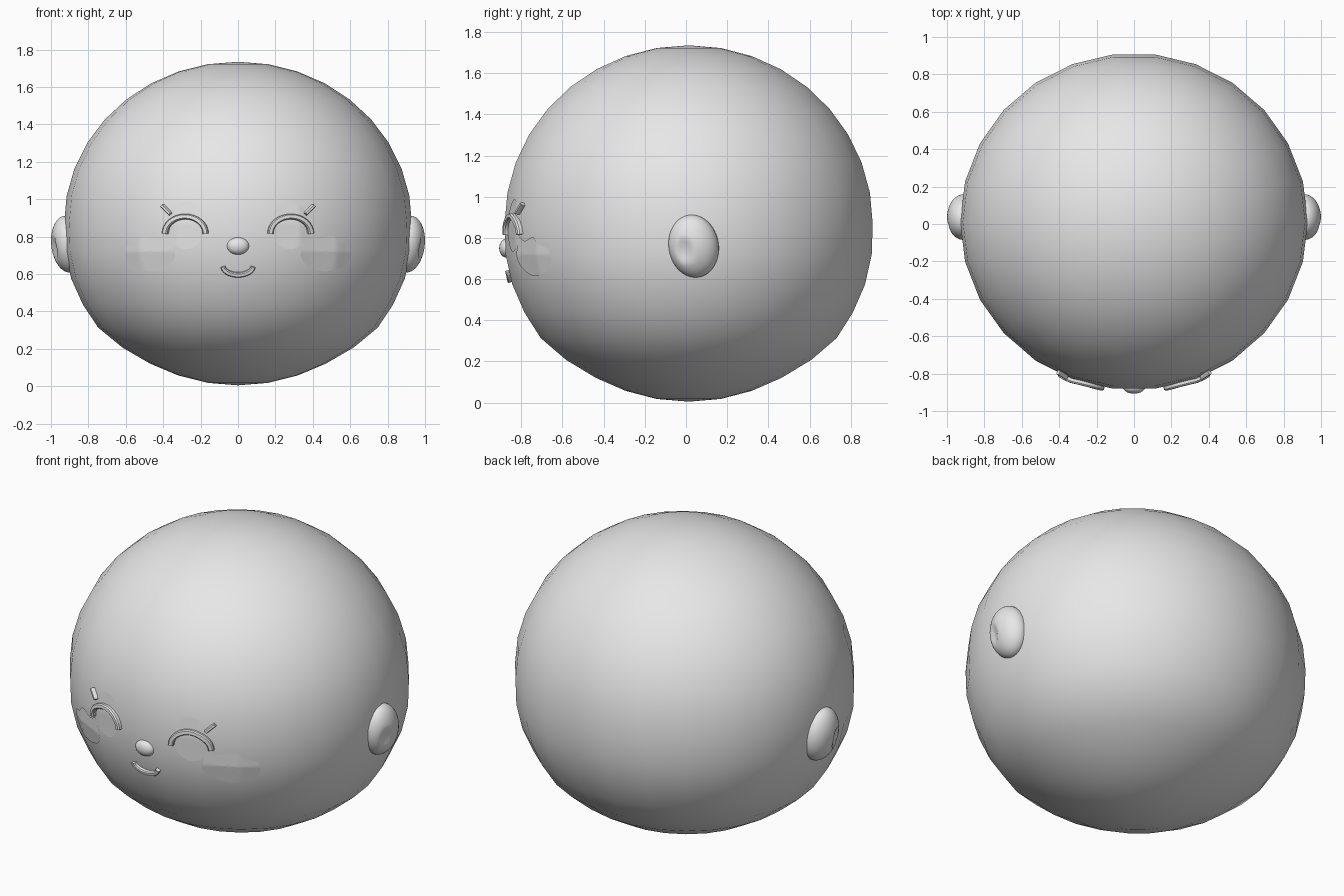
import bpy, bmesh
from math import sin, cos, pi, radians, hypot
from mathutils import Vector
from mathutils.bvhtree import BVHTree

cube = bpy.data.objects.get("Cube")
if cube:
    bpy.data.objects.remove(cube, do_unlink=True)

grey = bpy.data.materials.new("plain grey")
grey.use_nodes = True
grey.diffuse_color = (0.8, 0.8, 0.8, 1)
grey.node_tree.nodes["Principled BSDF"].inputs["Base Color"].default_value = (0.8, 0.8, 0.8, 1)


def loft(name, rows, ring=True, caps=False, face_front=False, sharp=None):
    """Skin a list of point rows into one mesh object."""
    bm = bmesh.new()
    grid = [[bm.verts.new(p) for p in row] for row in rows]
    n = len(grid[0])
    for a, b in zip(grid, grid[1:]):
        for j in range(n if ring else n - 1):
            k = (j + 1) % n
            bm.faces.new((a[j], a[k], b[k], b[j]))
    if caps:
        bm.faces.new(grid[0])
        bm.faces.new(grid[-1])
    bmesh.ops.remove_doubles(bm, verts=bm.verts, dist=1e-5)
    bmesh.ops.recalc_face_normals(bm, faces=bm.faces)
    if face_front and sum(f.normal.y for f in bm.faces) > 0:
        bmesh.ops.reverse_faces(bm, faces=bm.faces)
    mesh = bpy.data.meshes.new(name)
    bm.to_mesh(mesh)
    bm.free()
    mesh.materials.append(grey)
    ob = bpy.data.objects.new(name, mesh)
    bpy.context.collection.objects.link(ob)
    bpy.ops.object.select_all(action='DESELECT')
    ob.select_set(True)
    bpy.context.view_layer.objects.active = ob
    if sharp:
        bpy.ops.object.shade_smooth_by_angle(angle=radians(sharp))
    else:
        bpy.ops.object.shade_smooth()
    return ob


def ball_rows(center, size, rings, segs, swell=lambda i: 1):
    cx, cy, cz = center
    sx, sy, sz = size
    rows = []
    for i in range(rings + 1):
        t = pi * i / rings
        r = sin(t) * swell(i)
        rows.append([(cx + sx * r * cos(2 * pi * j / segs),
                      cy + sy * r * sin(2 * pi * j / segs),
                      cz + sz * cos(t)) for j in range(segs)])
    return rows


# Head: a sphere with fuller jowls
jowl = {10: 1.01, 11: 1.02, 12: 1.03, 13: 1.05, 14: 1.035, 15: 1.01}
head = loft("head", ball_rows((0, 0.013, 0.87), (0.93, 0.9, 0.865), 18, 26,
                              lambda i: jowl.get(i, 1)))
bm = bmesh.new()
bm.from_mesh(head.data)
skin = BVHTree.FromBMesh(bm)
bm.free()


def on_face(x, z, lift):
    """Point on the front of the head, raised along the surface normal."""
    hit, normal, _, _ = skin.ray_cast(Vector((x, -3, z)), Vector((0, 1, 0)))
    smooth = Vector((hit.x, hit.y - 0.013, hit.z - 0.87)).normalized()
    return hit + smooth * lift


def ridge(name, path, half, height):
    """Raised bevelled strip following a path on the face."""
    section = [(-1, -0.4), (-1, 0.7), (-0.6, 1), (0.6, 1), (1, 0.7), (1, -0.4)]
    rows = []
    for i, (x, z) in enumerate(path):
        a, b = path[max(i - 1, 0)], path[min(i + 1, len(path) - 1)]
        dx, dz = b[0] - a[0], b[1] - a[1]
        d = hypot(dx, dz)
        rows.append([on_face(x - dz / d * half * u, z + dx / d * half * u, height * v)
                     for u, v in section])
    loft(name, rows, caps=True, sharp=35)


def patch(name, outline, lift=0.003, steps=8):
    """Thin painted area lying on the face."""
    cx = sum(p[0] for p in outline) / len(outline)
    cz = sum(p[1] for p in outline) / len(outline)
    rows = [[on_face(cx + (x - cx) * k / steps, cz + (z - cz) * k / steps, lift)
             for x, z in outline] for k in range(steps + 1)]
    loft(name, rows, face_front=True)


def arc(cx, cz, rx, rz, start, end, n):
    return [(cx + rx * cos(radians(start + (end - start) * i / n)),
             cz + rz * sin(radians(start + (end - start) * i / n))) for i in range(n + 1)]


def rounded(points, n=4):
    """Smooth closed curve through the points."""
    out = []
    m = len(points)
    for i in range(m):
        p0, p1, p2, p3 = (Vector(points[(i + k - 1) % m]) for k in range(4))
        for s in range(n):
            t = s / n
            out.append(tuple(0.5 * (2 * p1 + (p2 - p0) * t
                                    + (2 * p0 - 5 * p1 + 4 * p2 - p3) * t * t
                                    + (3 * p1 - p0 - 3 * p2 + p3) * t ** 3)))
    return out


# Nose and smile
loft("nose", ball_rows((0, -0.872, 0.75), (0.06, 0.035, 0.046), 12, 20))
ridge("mouth", arc(0, 0.645, 0.08, 0.047, 185, 355, 14), 0.012, 0.02)

cheek = [(0.605, 0.705), (0.57, 0.645), (0.47, 0.615), (0.38, 0.64), (0.335, 0.69),
         (0.345, 0.75), (0.365, 0.805), (0.42, 0.785), (0.5, 0.805), (0.54, 0.77), (0.59, 0.75)]

for side, s in (("left", 1), ("right", -1)):
    # Closed eye: lid line, lash and the two soft discs behind them
    ridge(side + "_eyelid", [(s * x, z) for x, z in arc(0.278, 0.817, 0.107, 0.09, 0, 180, 16)],
          0.014, 0.025)
    ridge(side + "_eyelash", [(s * 0.357, 0.92), (s * 0.378, 0.942), (s * 0.4, 0.964)], 0.009, 0.023)
    patch(side + "_eye", arc(s * 0.278, 0.82, 0.09, 0.087, 0, 345, 23))
    patch(side + "_upper_lid", arc(s * 0.278, 0.9, 0.087, 0.088, 0, 345, 23), 0.002)

    # Cheek blush
    patch(side + "_cheek", [(s * x, z) for x, z in rounded(cheek)], 0.004)

    # Ear with a shallow hollow towards the front
    rows = ball_rows((0, 0, 0), (0.088, 0.122, 0.152), 24, 36)
    ear = []
    for row in rows:
        line = []
        for x, y, z in row:
            d = hypot((y + 0.045) / 0.04, (z + 0.02) / 0.065)
            if x > 0 and d < 1:
                x -= 0.022 * (1 - d * d)
            line.append((s * (0.911 + x + 0.07 * z), 0.037 + y - 0.06 * z, 0.76 + z))
        ear.append(line)
    loft(side + "_ear", ear)
